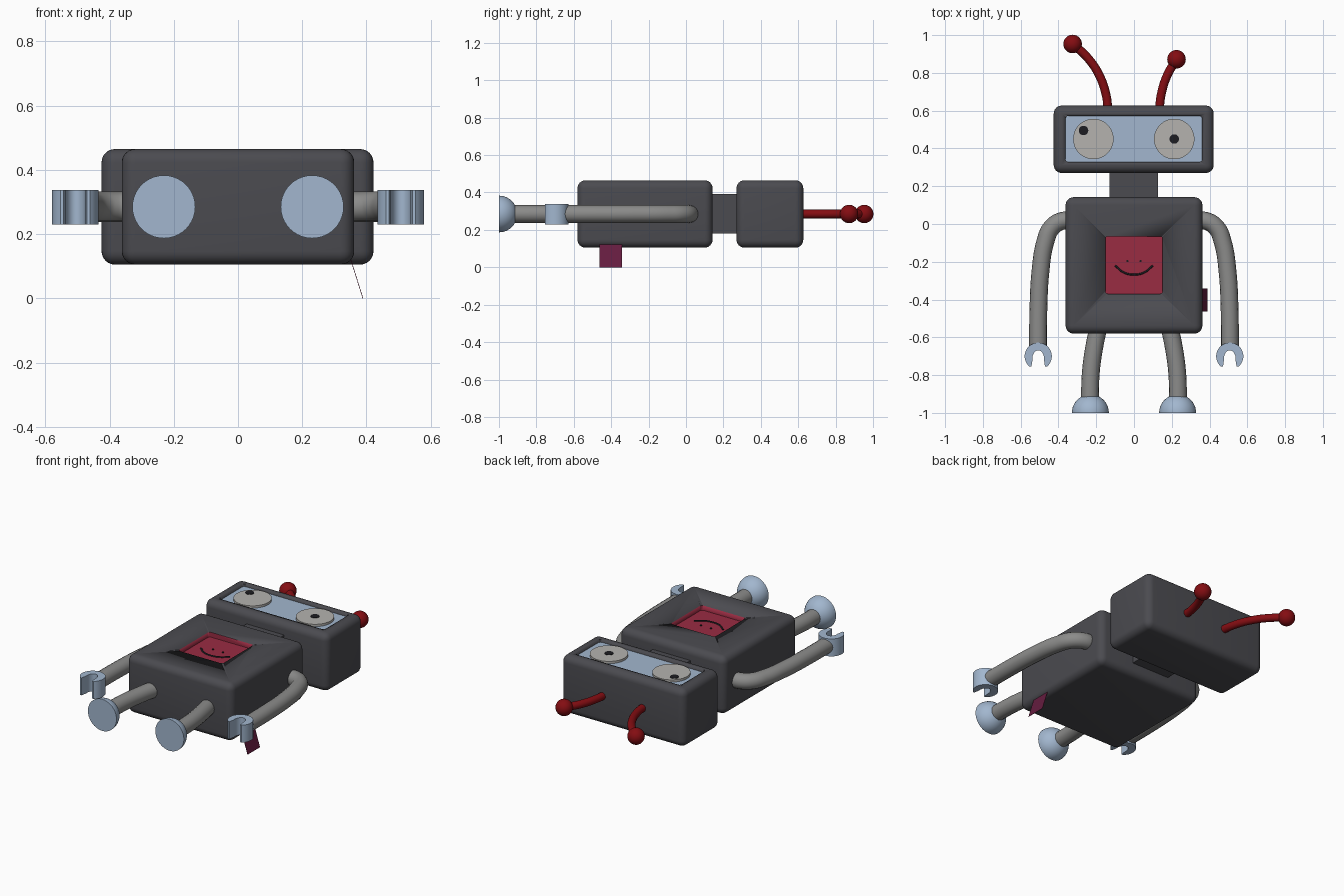
import bpy, bmesh, math
from mathutils import Vector, Matrix

if "Cube" in bpy.data.objects:
    bpy.data.objects.remove(bpy.data.objects["Cube"])

ZC = 0.285   # height of the limb centre plane


def material(name, rgb):
    m = bpy.data.materials.new(name)
    m.diffuse_color = (*rgb, 1)
    m.use_nodes = True
    m.node_tree.nodes["Principled BSDF"].inputs["Base Color"].default_value = m.diffuse_color
    return m


DARK = material("dark_shell", (0.07, 0.07, 0.08))
GREY = material("grey_rubber", (0.26, 0.26, 0.255))
EYE = material("eye_grey", (0.46, 0.45, 0.43))
BLUE = material("pale_blue", (0.36, 0.47, 0.62))
RED = material("antenna_red", (0.23, 0.004, 0.006))
CRIMSON = material("screen_crimson", (0.32, 0.025, 0.055))
MAROON = material("tag_maroon", (0.13, 0.012, 0.05))
BLACK = material("black", (0.012, 0.012, 0.015))


def finish(obj, mat):
    obj.data.materials.clear()
    obj.data.materials.append(mat)
    bpy.ops.object.select_all(action='DESELECT')
    obj.select_set(True)
    bpy.context.view_layer.objects.active = obj
    bpy.ops.object.shade_smooth_by_angle(angle=math.radians(35))
    return obj


def from_bmesh(name, bm, mat):
    bmesh.ops.recalc_face_normals(bm, faces=bm.faces)
    me = bpy.data.meshes.new(name)
    bm.to_mesh(me)
    bm.free()
    obj = bpy.data.objects.new(name, me)
    bpy.context.collection.objects.link(obj)
    return finish(obj, mat)


def box(name, lo, hi, mat, bevel=0, upright_only=False):
    lo, hi = Vector(lo), Vector(hi)
    bm = bmesh.new()
    bmesh.ops.create_cube(bm, size=1)
    for v in bm.verts:
        v.co = (lo + hi) / 2 + v.co * (hi - lo)
    if bevel:
        edges = [e for e in bm.edges if not upright_only
                 or abs(e.verts[0].co.z - e.verts[1].co.z) > 1e-4]
        bmesh.ops.bevel(bm, geom=edges, offset=bevel, segments=6,
                        profile=0.5, affect='EDGES', clamp_overlap=True)
    return from_bmesh(name, bm, mat)


def disc(name, x, y, r, z0, z1, mat):
    bm = bmesh.new()
    bmesh.ops.create_cone(bm, cap_ends=True, segments=48, radius1=r, radius2=r, depth=z1 - z0,
                          matrix=Matrix.Translation((x, y, (z0 + z1) / 2)))
    return from_bmesh(name, bm, mat)


def ball(name, loc, r, mat, half=False):
    bm = bmesh.new()
    bmesh.ops.create_uvsphere(bm, u_segments=40, v_segments=20, radius=r)
    if half:   # keep the +y half and close it
        bmesh.ops.bisect_plane(bm, geom=bm.verts[:] + bm.edges[:] + bm.faces[:], dist=1e-5,
                               plane_co=(0, 0, 0), plane_no=(0, 1, 0), clear_inner=True)
        bmesh.ops.holes_fill(bm, edges=[e for e in bm.edges if e.is_boundary], sides=0)
    bmesh.ops.translate(bm, verts=bm.verts, vec=loc)
    return from_bmesh(name, bm, mat)


def tube(name, pts, r, mat, z=ZC):
    cu = bpy.data.curves.new(name, 'CURVE')
    cu.dimensions = '3D'
    cu.bevel_depth, cu.bevel_resolution, cu.use_fill_caps = r, 6, True
    cu.resolution_u = 8
    sp = cu.splines.new('BEZIER')
    sp.bezier_points.add(len(pts) - 1)
    for p, (x, y) in zip(sp.bezier_points, pts):
        p.co = (x, y, z)
        p.handle_left_type = p.handle_right_type = 'AUTO'
    obj = bpy.data.objects.new(name, cu)
    bpy.context.collection.objects.link(obj)
    bpy.ops.object.select_all(action='DESELECT')
    obj.select_set(True)
    bpy.context.view_layer.objects.active = obj
    bpy.ops.object.convert(target='MESH')
    return finish(bpy.context.object, mat)


def carve(obj, cutter, transfer=False):
    mod = obj.modifiers.new("recess", 'BOOLEAN')
    mod.operation, mod.solver, mod.object = 'DIFFERENCE', 'EXACT', cutter
    if transfer:
        mod.material_mode = 'TRANSFER'
    bpy.context.view_layer.objects.active = obj
    bpy.ops.object.modifier_apply(modifier=mod.name)
    bpy.data.objects.remove(cutter)


def claw(name, x, y):
    # crescent: outer arc, then an inner arch open toward -y
    outer = [(0.072 * math.cos(a), 0.072 * math.sin(a))
             for a in (math.radians(-50 + 280 * i / 36) for i in range(37))]
    inner = [(0.031 * math.cos(a), -0.012 + 0.043 * math.sin(a))
             for a in (math.radians(190 - 200 * i / 20) for i in range(21))]
    bm = bmesh.new()
    loop = outer + [(-0.036, -0.055)] + inner + [(0.036, -0.055)]
    face = bm.faces.new([bm.verts.new((x + px, y + py, 0.23)) for px, py in loop])
    ext = bmesh.ops.extrude_face_region(bm, geom=[face])
    bmesh.ops.translate(bm, vec=(0, 0, 0.108),
                        verts=[g for g in ext['geom'] if isinstance(g, bmesh.types.BMVert)])
    return from_bmesh(name, bm, BLUE)


# torso with recessed chest screen
torso = box("torso", (-0.362, -0.58, 0.105), (0.362, 0.142, 0.465), DARK, 0.042)
carve(torso, box("chest_cutter", (-0.152, -0.37, 0.435), (0.152, -0.065, 0.6),
                 CRIMSON, 0.015, True), True)
tube("smile", [(-0.1, -0.22), (-0.055, -0.256), (0, -0.268), (0.055, -0.256), (0.1, -0.22)],
     0.005, BLACK, 0.436)
for s in (-1, 1):
    disc("screen_dot", s * 0.035, -0.196, 0.006, 0.43, 0.44, BLACK)

# head with face panel and eyes
box("neck", (-0.13, 0.12, 0.18), (0.128, 0.29, 0.392), DARK)
head = box("head", (-0.425, 0.27, 0.105), (0.422, 0.627, 0.465), DARK, 0.042)
carve(head, box("face_cutter", (-0.363, 0.328, 0.44), (0.361, 0.573, 0.6), DARK, 0.018, True))
box("face_panel", (-0.363, 0.328, 0.43), (0.361, 0.573, 0.448), BLUE, 0.018, True)
for x, px, py in ((-0.215, -0.267, 0.495), (0.213, 0.213, 0.45)):
    disc("eye", x, 0.45, 0.107, 0.435, 0.462, EYE)
    disc("pupil", px, py, 0.025, 0.44, 0.4645, BLACK)

# antennae
for pts in ([(-0.137, 0.6), (-0.147, 0.68), (-0.185, 0.79), (-0.25, 0.885), (-0.325, 0.953)],
            [(0.134, 0.6), (0.143, 0.68), (0.175, 0.785), (0.225, 0.872)]):
    tube("antenna", pts, 0.023, RED)
    ball("antenna_tip", (*pts[-1], ZC), 0.049, RED)

# limbs, both sides
for s in (-1, 1):
    arm = [(0.33, 0.018), (0.385, 0.015), (0.437, -0.02), (0.471, -0.1),
           (0.495, -0.25), (0.506, -0.45), (0.508, -0.65)]
    tube("arm", [(s * x, y) for x, y in arm], 0.047, GREY)
    claw("hand", s * 0.507, -0.7)
    leg = [(0.185, -0.53), (0.21, -0.65), (0.228, -0.78), (0.234, -0.95)]
    tube("leg", [(s * x, y) for x, y in leg], 0.047, GREY)
    ball("foot", (s * 0.231, -1, ZC), 0.098, BLUE, True)

# cloth side tag, hanging at a slant
tag = box("side_tag", (0.349, -0.462, 0), (0.351, -0.341, 0.125), MAROON)
for v in tag.data.vertices:
    v.co.x += 0.039 * (1 - v.co.z / 0.125)
